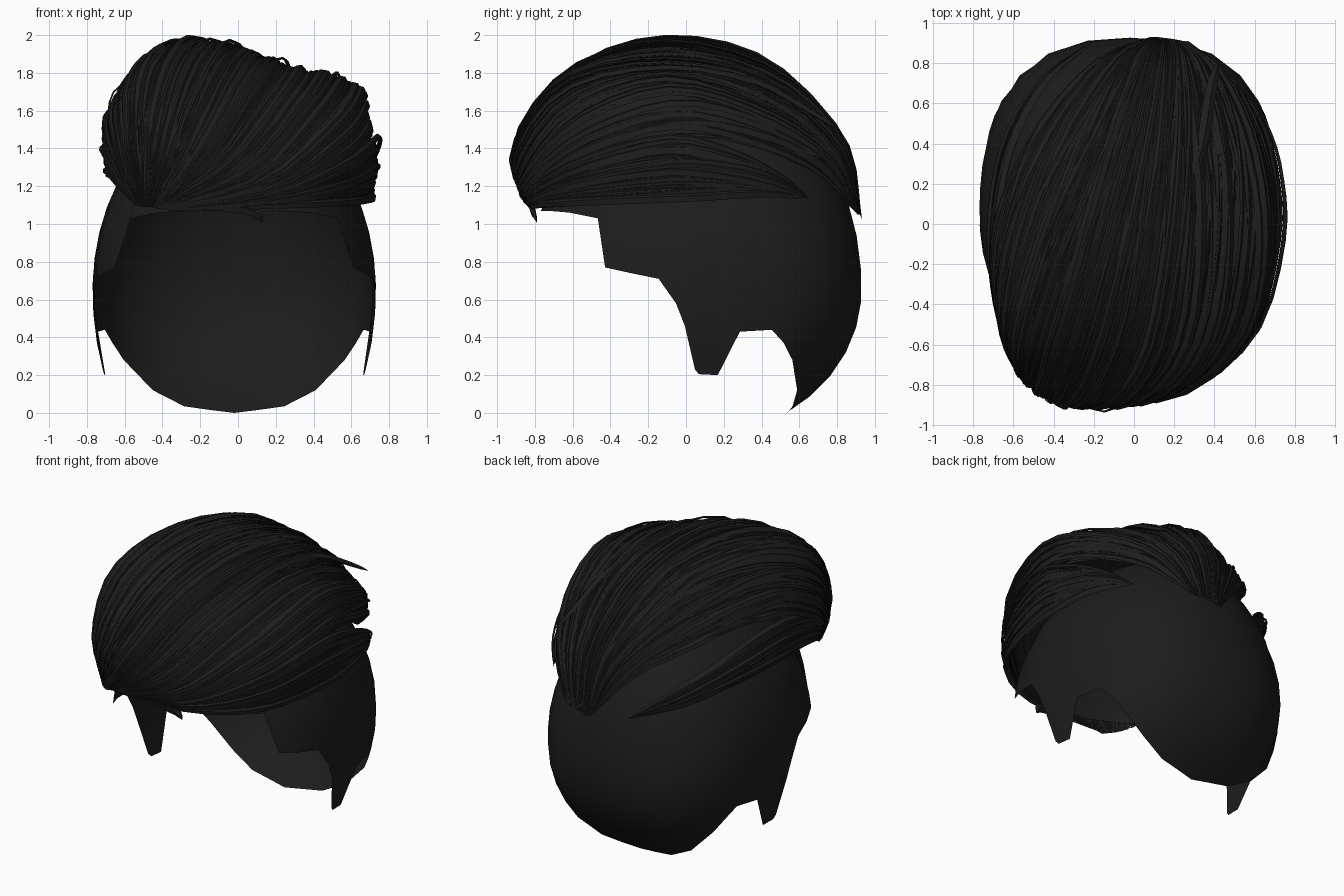
import bpy, bmesh, math, random
from mathutils import Vector

if "Cube" in bpy.data.objects:
    bpy.data.objects.remove(bpy.data.objects["Cube"])

random.seed(4)
mat = bpy.data.materials.new("dark_hair")
mat.diffuse_color = (0.012, 0.012, 0.012, 1)
mat.use_nodes = True
mat.node_tree.nodes["Principled BSDF"].inputs["Base Color"].default_value = mat.diffuse_color


def finish(bm, name, angle=40):
    bmesh.ops.remove_doubles(bm, verts=bm.verts, dist=0.0005)
    bmesh.ops.recalc_face_normals(bm, faces=bm.faces)
    me = bpy.data.meshes.new(name)
    bm.to_mesh(me)
    bm.free()
    ob = bpy.data.objects.new(name, me)
    bpy.context.collection.objects.link(ob)
    me.materials.append(mat)
    bpy.ops.object.select_all(action='DESELECT')
    ob.select_set(True)
    bpy.context.view_layer.objects.active = ob
    bpy.ops.object.shade_smooth_by_angle(angle=math.radians(angle))
    return ob


def spline(pts, t):
    """Catmull-Rom point at t in 0..1"""
    n = len(pts) - 1
    f = min(max(t, 0), 1) * n
    i = min(int(f), n - 1)
    f -= i
    b, c = pts[i], pts[i + 1]
    a = pts[i - 1] if i > 0 else b * 2 - c
    d = pts[i + 2] if i + 2 <= n else c * 2 - b
    return 0.5 * (2 * b + (c - a) * f + (2 * a - 5 * b + 4 * c - d) * f ** 2
                  + (3 * b - a - 3 * c + d) * f ** 3)


def bridge(bm, rows, closed=False):
    for r, s in zip(rows, rows[1:]):
        for i in range(len(r) if closed else len(r) - 1):
            j = (i + 1) % len(r)
            bm.faces.new((r[i], r[j], s[j], s[i]))


# Scalp: half-open ellipsoid cut along the hairline (angle from front, height)
hairline = [(0, 1.07), (18, 1.07), (36, 1.06), (52, 1.03), (58, 0.77), (68, 0.74),
            (78, 0.71), (84, 0.58), (87, 0.46), (90.5, 0.23), (92, 0.205), (99, 0.2),
            (106, 0.43), (117, 0.44), (122, 0.37), (127, 0.28), (137, 0.12),
            (149, 0.035), (164, 0.015), (180, 0.0)]
cols = hairline + [(-p, z) for p, z in hairline[-2:0:-1]]
bm = bmesh.new()
rows = []
ROWS = 14
for k in range(ROWS):
    row = []
    for deg, z0 in cols:
        p = math.radians(deg)
        low = 0.78 + 0.35 * abs(math.sin(p)) ** 3
        d = z0 - 0.65
        a0 = math.asin(d / (low if d < 0 else 1.0))
        a = a0 + (math.pi / 2 - a0) * k / ROWS
        z = 0.65 + math.sin(a) * (low if a < 0 else 1.0)
        back = max(0, -math.cos(p))
        full = 1 - 0.3 * back if a > 0 else 1       # fuller back of head
        corner = 1 + (0.075 * math.sin(2 * p) ** 2 * math.cos(a) ** 2 if back else 0)
        row.append(bm.verts.new((
            0.75 * corner * math.cos(a) * math.sin(p) - 0.02,
            0.04 - 0.89 * corner * math.cos(a) ** full * math.cos(p), z)))
    rows.append(row)
bridge(bm, rows, True)
pole = bm.verts.new((-0.02, 0.04, 1.65))
for i, v in enumerate(rows[-1]):
    bm.faces.new((v, rows[-1][(i + 1) % len(cols)], pole))
finish(bm, "scalp", 60)

# Guide strands, each running from the front root over the head to the back
left = [
    [(-.55, -.66, 1.10), (-.64, -.5, 1.20), (-.68, -.25, 1.25), (-.70, .05, 1.26),
     (-.65, .4, 1.24), (-.49, .69, 1.17), (-.2, .91, 1.08)],
    [(-.54, -.68, 1.10), (-.65, -.54, 1.33), (-.70, -.25, 1.47), (-.69, .05, 1.50),
     (-.61, .4, 1.42), (-.44, .71, 1.27), (-.2, .91, 1.08)]]
crown = [
    [(-.54, -.70, 1.10), (-.63, -.60, 1.28), (-.70, -.33, 1.46), (-.69, 0, 1.59),
     (-.52, .42, 1.54), (-.2, .80, 1.36), (.08, .93, 1.03)],
    [(-.50, -.76, 1.09), (-.56, -.77, 1.42), (-.55, -.55, 1.78), (-.40, -.1, 1.94),
     (-.20, .40, 1.85), (0, .82, 1.45), (.1, .93, 1.03)],
    [(-.47, -.80, 1.09), (-.37, -.89, 1.43), (-.23, -.6, 1.81), (-.1, -.1, 1.96),
     (.02, .45, 1.82), (.1, .83, 1.45), (.12, .93, 1.03)],
    [(-.43, -.82, 1.08), (-.10, -.91, 1.36), (.15, -.65, 1.73), (.25, -.1, 1.84),
     (.27, .45, 1.73), (.24, .81, 1.42), (.2, .92, 1.05)],
    [(-.40, -.81, 1.08), (.14, -.87, 1.24), (.50, -.58, 1.58), (.61, -.1, 1.74),
     (.57, .38, 1.60), (.43, .74, 1.36), (.25, .91, 1.05)],
    [(-.39, -.81, 1.08), (.19, -.83, 1.16), (.58, -.53, 1.34), (.70, -.05, 1.47),
     (.66, .34, 1.42), (.5, .69, 1.28), (.27, .91, 1.05)]]
right = [
    [(-.38, -.81, 1.08), (.2, -.83, 1.16), (.58, -.54, 1.33), (.72, -.08, 1.45),
     (.71, .25, 1.38), (.65, .48, 1.27), (.55, .65, 1.14)],
    [(-.35, -.80, 1.07), (.2, -.8, 1.10), (.57, -.56, 1.12), (.70, -.1, 1.14),
     (.70, .22, 1.15), (.65, .45, 1.15), (.56, .64, 1.14)]]

CENTRE = Vector((0, 0, 0.95))


def outward(p):
    return (p - CENTRE).normalized()


def strand(bm, path, width, lift, segs=20):
    """Tapered diamond-section lock along path(t), raised by lift"""
    rows = []
    for k in range(segs + 1):
        t = k / segs
        tan = (path(min(t + .02, 1)) - path(max(t - .02, 0))).normalized()
        n = outward(path(t))
        side = tan.cross(n).normalized()
        n = side.cross(tan)
        s = math.sin(math.pi * t) ** 0.6 if 0 < t < 1 else 0
        c = path(t) + n * lift * s
        w = width * (s + 0.08)
        rows.append([bm.verts.new(c + side * w), bm.verts.new(c + n * w * .5),
                     bm.verts.new(c - side * w), bm.verts.new(c - n * w * .5)])
    bridge(bm, rows, True)


def lock_group(name, guides, count, sheet_cols):
    g = [[Vector(p) for p in row] for row in guides]

    def surf(u, t):
        return spline([spline(row, t) for row in g], u)
    # Base sheet just under the strands
    bm = bmesh.new()
    rows = []
    for i in range(sheet_cols + 1):
        row = []
        for k in range(25):
            p = surf(i / sheet_cols, k / 24)
            ridge = 0.018 + (0.008 if i % 2 else 0)
            row.append(bm.verts.new(p - outward(p) * ridge * math.sin(math.pi * k / 24)))
        rows.append(row)
    bridge(bm, rows)
    finish(bm, name + "_base", 60)
    # Strands over it, with small sideways drift
    bm = bmesh.new()
    for i in range(count):
        u0 = (i + random.random()) / count
        drift = random.uniform(-.5, .5) / len(guides) * .5
        lift = random.uniform(-.015, .01)
        if random.random() < .06:
            lift = random.uniform(.012, .035)
        strand(bm, lambda t: surf(u0 + drift * math.sin(math.pi * t * 1.5), t),
               random.choice((.008, .012, .016, .026)), lift)
    finish(bm, name + "_strands", 50)


lock_group("left_lock", left, 44, 12)
lock_group("crown_lock", crown, 190, 50)
lock_group("right_lock", right, 60, 14)

# Loose tufts at the back right and along the front hairline
bm = bmesh.new()
tufts = [[(.25, .1, 1.82), (.34, .4, 1.74), (.38, .65, 1.6), (.42, .81, 1.5)],
         [(.5, .1, 1.65), (.53, .4, 1.55), (.52, .6, 1.42), (.5, .72, 1.35)],
         [(-.3, -.81, 1.09), (-.1, -.82, 1.1), (.08, -.81, 1.07), (.13, -.79, 1.01)]]
for pts in tufts:
    vs = [Vector(p) for p in pts]
    strand(bm, lambda t: spline(vs, t), .03, .0, 10)
finish(bm, "loose_tufts", 50)
